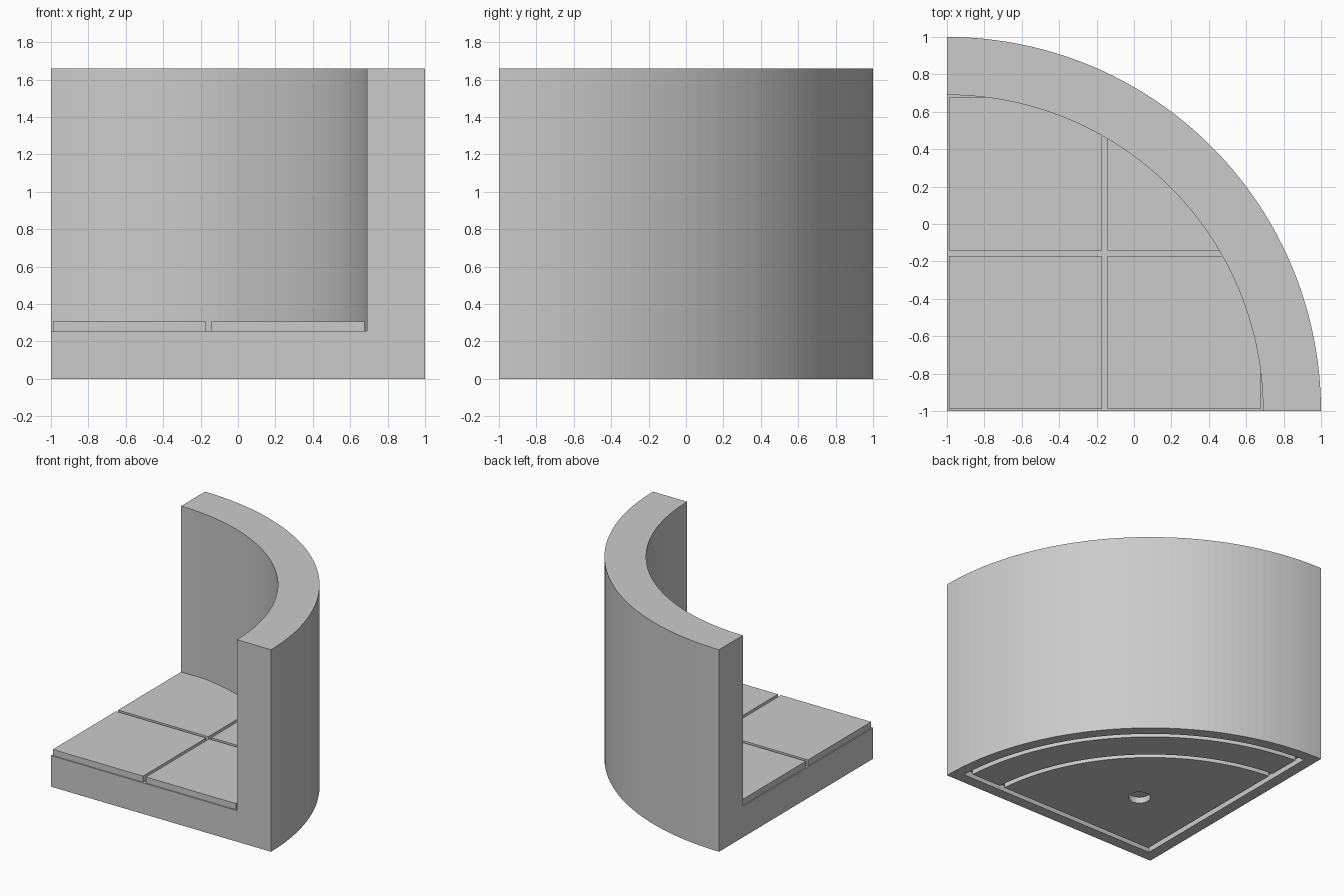
import bpy
import bmesh
from math import sin, cos, asin, pi

cube = bpy.data.objects.get("Cube")
if cube:
    bpy.data.objects.remove(cube, do_unlink=True)

CORNER = -1.0                      # centre of the quarter circle, in x and y
OUTER, INNER = 2.0, 1.69           # wall radii
HEIGHT, FLOOR, TILE_TOP = 1.66, 0.255, 0.305
EDGE, GROOVE, DEPTH = 0.09, 0.045, 0.05
SEGMENTS = 48

stone = bpy.data.materials.new("stone grey")
stone.use_nodes = True
grey = (0.6, 0.6, 0.6, 1.0)
stone.diffuse_color = grey
stone.node_tree.nodes["Principled BSDF"].inputs["Base Color"].default_value = grey


def prism(name, outline, z0, z1):
    """Extrude an outline, given relative to the corner, from z0 to z1."""
    bm = bmesh.new()
    face = bm.faces.new([bm.verts.new((x + CORNER, y + CORNER, z0)) for x, y in outline])
    top = bmesh.ops.extrude_face_region(bm, geom=[face])["geom"]
    bmesh.ops.translate(bm, vec=(0, 0, z1 - z0),
                        verts=[v for v in top if isinstance(v, bmesh.types.BMVert)])
    bmesh.ops.recalc_face_normals(bm, faces=bm.faces)
    mesh = bpy.data.meshes.new(name)
    bm.to_mesh(mesh)
    bm.free()
    mesh.materials.append(stone)
    obj = bpy.data.objects.new(name, mesh)
    bpy.context.collection.objects.link(obj)
    return obj


def arc(radius, offset=0.0):
    """Quarter arc whose ends stop at the given distance from the straight sides."""
    start = asin(offset / radius)
    step = (pi / 2 - 2 * start) / SEGMENTS
    return [(radius * cos(start + i * step), radius * sin(start + i * step))
            for i in range(SEGMENTS + 1)]


def rect(x0, y0, x1, y1):
    return [(x0, y0), (x1, y0), (x1, y1), (x0, y1)]


def combine(obj, cutter, operation):
    mod = obj.modifiers.new("cut", "BOOLEAN")
    mod.solver = "EXACT"
    mod.operation = operation
    mod.object = cutter
    bpy.context.view_layer.objects.active = obj
    bpy.ops.object.modifier_apply(modifier=mod.name)


def carve(obj, outline, depth):
    cutter = prism("cutter", outline, -0.1, depth)
    combine(obj, cutter, "DIFFERENCE")
    bpy.data.objects.remove(cutter, do_unlink=True)


# Curved wall and floor in one block
body = prism("wall_and_floor", [(0, 0)] + arc(OUTER), 0, HEIGHT)
room = prism("room_space", arc(INNER) + [(-0.2, INNER), (-0.2, -0.2), (INNER, -0.2)], FLOOR, 2)
combine(body, room, "DIFFERENCE")

# Grooves under the base: two straight sides and two arcs
reach = OUTER - EDGE
inside = EDGE + GROOVE
carve(body, rect(EDGE, EDGE, reach - 0.01, inside), DEPTH)
carve(body, rect(EDGE, EDGE, inside, reach - 0.01), DEPTH)
for radius in (reach, INNER - EDGE):
    band = arc(radius, EDGE + 0.002) + arc(radius - GROOVE, EDGE + 0.002)[::-1]
    carve(body, band, DEPTH)

# Round socket under the base
carve(body, [(0.675 + 0.083 * cos(i * pi / 16), 0.675 + 0.083 * sin(i * pi / 16))
             for i in range(32)], DEPTH)

# Four floor tiles, trimmed by the curved wall
SIZE, STARTS = 0.82, (0.01, 0.857)
for row, y in zip(("front", "back"), STARTS):
    for side, x in zip(("right", "left"), STARTS):
        tile = prism(f"{row}_{side}_tile", rect(x, y, x + SIZE, y + SIZE), FLOOR - 0.02, TILE_TOP)
        combine(tile, room, "INTERSECT")

bpy.data.objects.remove(room, do_unlink=True)
